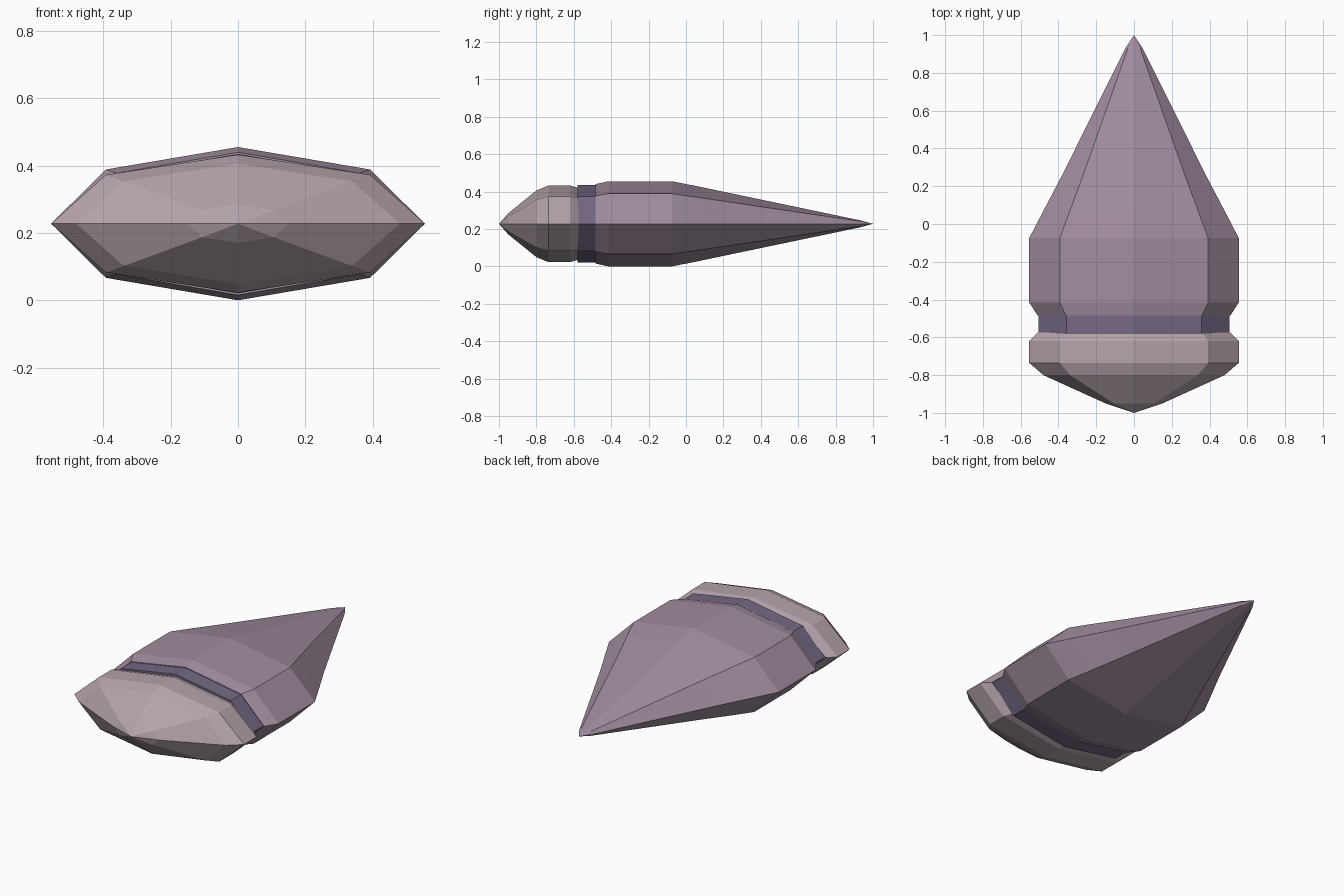
import bpy, bmesh, math

if "Cube" in bpy.data.objects:
    bpy.data.objects.remove(bpy.data.objects["Cube"])

SIDES = 8
MID_Z = 0.2275


def material(name, rgb):
    m = bpy.data.materials.new(name)
    m.diffuse_color = (*rgb, 1)
    m.use_nodes = True
    m.node_tree.nodes["Principled BSDF"].inputs["Base Color"].default_value = m.diffuse_color
    return m


def loft(name, stations, mat):
    """Faceted oval solid along y; each station is (y, half_width, half_height)."""
    bm = bmesh.new()
    rings = []
    for y, w, h in stations:
        if w == 0:
            rings.append([bm.verts.new((0, y, MID_Z))])
            continue
        angles = [2 * math.pi * i / SIDES for i in range(SIDES)]
        rings.append([bm.verts.new((w * math.cos(a), y, MID_Z + h * math.sin(a)))
                      for a in angles])
    for a, b in zip(rings, rings[1:]):
        for i in range(SIDES):
            j = (i + 1) % SIDES
            if len(a) == 1:
                bm.faces.new((a[0], b[i], b[j]))
            elif len(b) == 1:
                bm.faces.new((a[i], b[0], a[j]))
            else:
                bm.faces.new((a[i], b[i], b[j], a[j]))
    for ring in (rings[0], rings[-1]):
        if len(ring) > 1:
            bm.faces.new(ring)
    bmesh.ops.recalc_face_normals(bm, faces=bm.faces)
    mesh = bpy.data.meshes.new(name)
    bm.to_mesh(mesh)
    bm.free()
    mesh.materials.append(mat)
    obj = bpy.data.objects.new(name, mesh)
    bpy.context.collection.objects.link(obj)
    return obj


# Long pointed body
loft("pointed_body", [
    (-0.485, 0.51, 0.212), (-0.415, 0.555, 0.2275), (-0.075, 0.555, 0.2275),
    (0.06, 0.485, 0.201), (0.25, 0.385, 0.161), (0.93, 0.046, 0.019), (1.0, 0, 0),
], material("body_mauve", (0.36, 0.27, 0.35)))

# Recessed dark band
loft("groove_band", [(-0.58, 0.505, 0.207), (-0.485, 0.505, 0.207)],
     material("band_purple", (0.18, 0.14, 0.23)))

# Blunt end cap
loft("end_cap", [
    (-1.0, 0, 0), (-0.95, 0.15, 0.057), (-0.80, 0.48, 0.178),
    (-0.735, 0.555, 0.205), (-0.62, 0.555, 0.205), (-0.575, 0.51, 0.192),
], material("cap_pale", (0.46, 0.37, 0.41)))
